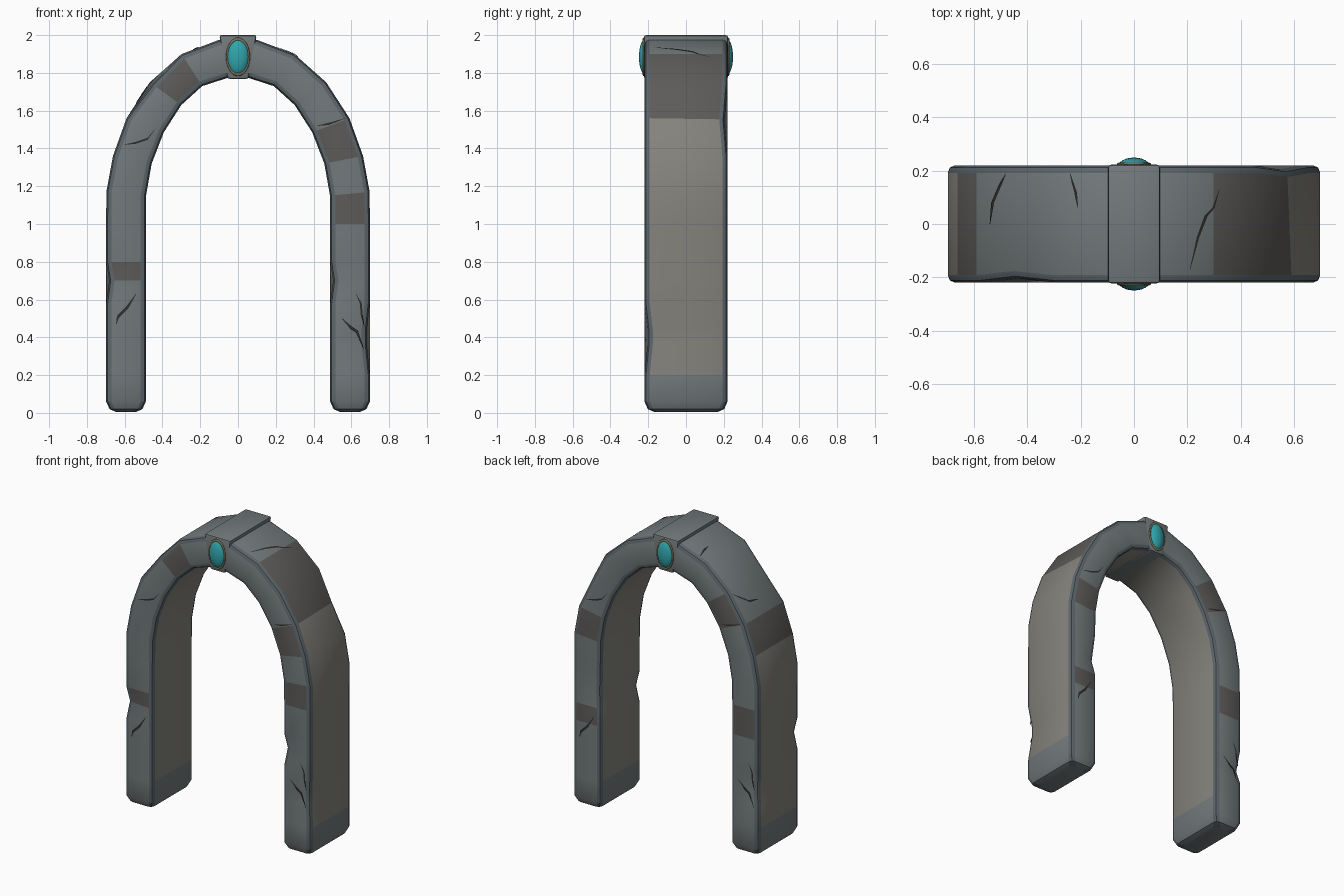
import bpy, bmesh, math
from mathutils import Vector

if "Cube" in bpy.data.objects:
    bpy.data.objects.remove(bpy.data.objects["Cube"])


def material(name, rgb):
    m = bpy.data.materials.new(name)
    m.diffuse_color = (*rgb, 1)
    m.use_nodes = True
    m.node_tree.nodes["Principled BSDF"].inputs["Base Color"].default_value = m.diffuse_color
    return m


stone = material("stone", (0.17, 0.195, 0.20))
edge = material("stone_edge", (0.11, 0.135, 0.15))
warm = material("stone_light", (0.23, 0.225, 0.20))
dirt = material("stone_dirt", (0.11, 0.105, 0.10))
dark = material("crack_dark", (0.03, 0.028, 0.026))
teal = material("gem_teal", (0.03, 0.38, 0.42))
brass = material("gem_rim", (0.20, 0.17, 0.10))


def finish(name, bm, mats, angle=30):
    bmesh.ops.recalc_face_normals(bm, faces=bm.faces[:])
    me = bpy.data.meshes.new(name)
    bm.to_mesh(me)
    bm.free()
    for m in mats:
        me.materials.append(m)
    ob = bpy.data.objects.new(name, me)
    bpy.context.collection.objects.link(ob)
    bpy.ops.object.select_all(action='DESELECT')
    ob.select_set(True)
    bpy.context.view_layer.objects.active = ob
    bpy.ops.object.shade_smooth_by_angle(angle=math.radians(angle))
    return ob


# Arch half path: (outer x, outer z, inner x, inner z, depth inset)
XO, XI = 0.698, 0.488
path = [(XO - .05, .006, XI + .05, .006, .05), (XO - .018, .02, XI + .018, .02, .018),
        (XO, .06, XI, .06, 0)]
path += [(XO, z, XI, z, 0) for z in (.2, .36, .44, .58, .70, .80, 1.0)]
path += [(.697, 1.17, .487, 1.15, 0), (.662, 1.36, .457, 1.32, 0),
         (.59, 1.56, .393, 1.485, 0), (.467, 1.75, .30, 1.63, 0),
         (.298, 1.90, .19, 1.73, 0), (.10, 1.975, .06, 1.772, 0)]

# Chipped edges: (side, path index, corner); corners run inner/outer front, outer/inner back
chips = {(-1, 7, 1), (1, 7, 0), (1, 4, 1), (1, 5, 1), (-1, 13, 1),
         (1, 8, 3), (-1, 5, 2), (1, 12, 2)}
# Dirty block faces: (side, path index, face); 0 front, 1 outer, 2 back
dirty = {(-1, 13, 0), (1, 11, 0), (1, 9, 0), (-1, 7, 0),
         (1, 13, 1), (1, 12, 1), (-1, 11, 1), (1, 10, 2), (1, 6, 2), (-1, 8, 2), (-1, 12, 2)}


def ring(bm, side, i):
    ox, oz, ix, iz, inset = path[i]
    o, n = Vector((side * ox, 0, oz)), Vector((side * ix, 0, iz))
    mid, half = (o + n) / 2, (o - n).length / 2
    u, v = (o - n).normalized(), Vector((0, 1, 0))
    d, r, verts = .22 - inset, .028, []
    for c, (su, sv) in enumerate(((-1, -1), (1, -1), (1, 1), (-1, 1))):
        chip = .016 if (side, i, c) in chips else 0
        pts = [(r, 0), (r * .29, r * .29), (0, r)]      # (inset along u, inset along v)
        if su * sv > 0:
            pts.reverse()
            pts = [(a, b) for a, b in pts]
        for a, b in pts:
            verts.append(bm.verts.new(mid + u * su * (half - a - chip)
                                      + v * sv * (d - b - chip)))
    return verts


# Arch body, two swept halves joined under the keystone
bm = bmesh.new()
last = len(path) - 1
order = [(1, i) for i in range(last + 1)] + [(-1, i) for i in range(last, -1, -1)]


def fix(verts):
    return verts


rings = [ring(bm, s, i) for s, i in order]
for k in range(len(rings) - 1):
    a, b = rings[k], rings[k + 1]
    side, lower = order[k][0], min(order[k][1], order[k + 1][1])
    for j in range(12):
        jn = (j + 1) % 12
        f = bm.faces.new((a[j], a[jn], b[jn], b[j]))
        face = j // 3
        if j % 3 != 2:
            f.material_index = 1
        elif (side, lower, face) in dirty:
            f.material_index = 3
        elif lower > 2 and face in (1, 3) and not (face == 1 and lower > 11):
            f.material_index = 2
bm.faces.new(rings[0])
bm.faces.new(rings[-1])
finish("stone_arch", bm, [stone, edge, warm, dirt])

# Keystone: tapered prism with softened edges
bm = bmesh.new()
outline = [(-.055, 1.768), (.055, 1.768), (.099, 2.0), (-.099, 2.0)]
front = [bm.verts.new((x, -.223, z)) for x, z in outline]
f = bm.faces.new(front)
ext = bmesh.ops.extrude_face_region(bm, geom=[f])
bmesh.ops.translate(bm, vec=(0, .446, 0),
                    verts=[g for g in ext["geom"] if isinstance(g, bmesh.types.BMVert)])
bmesh.ops.bevel(bm, geom=bm.edges[:], offset=.012, segments=2, affect='EDGES', profile=.5)
finish("keystone", bm, [stone])

# Oval gems with thin rims, front and back
for s, label in ((-1, "front"), (1, "back")):
    bm = bmesh.new()
    bmesh.ops.create_uvsphere(bm, u_segments=24, v_segments=14, radius=1)
    for v in bm.verts:
        v.co = Vector((v.co.x * .06, s * .215 + v.co.y * .034, 1.885 + v.co.z * .095))
    finish(label + "_gem", bm, [teal], 60)
    bpy.ops.mesh.primitive_torus_add(major_segments=28, minor_segments=8, major_radius=1,
                                     minor_radius=.1, location=(0, s * .224, 1.885),
                                     rotation=(math.pi / 2, 0, 0))
    rim = bpy.context.object
    rim.name = label + "_gem_rim"
    rim.scale = (.058, .093, .06)
    rim.data.materials.append(brass)
    bpy.ops.object.shade_smooth()


# Cracks: thin tapering slivers lying on the faces
def crack(name, pts, across):
    bm = bmesh.new()
    n, across = len(pts) - 1, Vector(across)
    pairs = []
    for i, p in enumerate(pts):
        w = across * (.001 + .005 * math.sin(math.pi * i / n))
        pairs.append((bm.verts.new(Vector(p) - w), bm.verts.new(Vector(p) + w)))
    for (a, b), (c, d) in zip(pairs, pairs[1:]):
        bm.faces.new((a, b, d, c))
    finish(name, bm, [dark])


front_cracks = [
    ([(.55, .5), (.60, .45), (.63, .43), (.665, .34)], (1, 0, 1)),
    ([(.625, .63), (.65, .58), (.655, .52), (.668, .46)], (1, 0, 0)),
    ([(-.645, .47), (-.635, .51), (-.585, .56), (-.54, .63)], (1, 0, -1)),
    ([(-.60, 1.42), (-.54, 1.43), (-.48, 1.45), (-.44, 1.50)], (0, 0, 1)),
    ([(.42, 1.52), (.48, 1.53), (.57, 1.56)], (0, 0, 1))]
for k, (pts, across) in enumerate(front_cracks):
    for s, label in ((-1, "front"), (1, "back")):
        # the back carries the same cracks turned half around
        crack(f"{label}_crack_{k}", [(-s * x, s * .2212, z) for x, z in pts], across if s < 0
              else (-across[0], 0, across[2]))


# Cracks over the crown, placed by height on the outer facets
def outer_z(x):
    pts = [(p[0], p[1]) for p in path[10:]][::-1]
    for (x0, z0), (x1, z1) in zip(pts, pts[1:]):
        if x0 <= abs(x) <= x1:
            return z0 + (z1 - z0) * (abs(x) - x0) / (x1 - x0) + .002
    return pts[0][1]


for k, line in enumerate([[(.21, -.17), (.24, -.05), (.27, .03), (.298, .06), (.32, .13)],
                          [(-.24, .19), (-.22, .12), (-.21, .06)],
                          [(-.54, 0), (-.53, .08), (-.50, .15), (-.48, .19)]]):
    crack(f"crown_crack_{k}", [(x, y, outer_z(x)) for x, y in line],
          (1, 0, -.6 if line[0][0] > 0 else .9))
